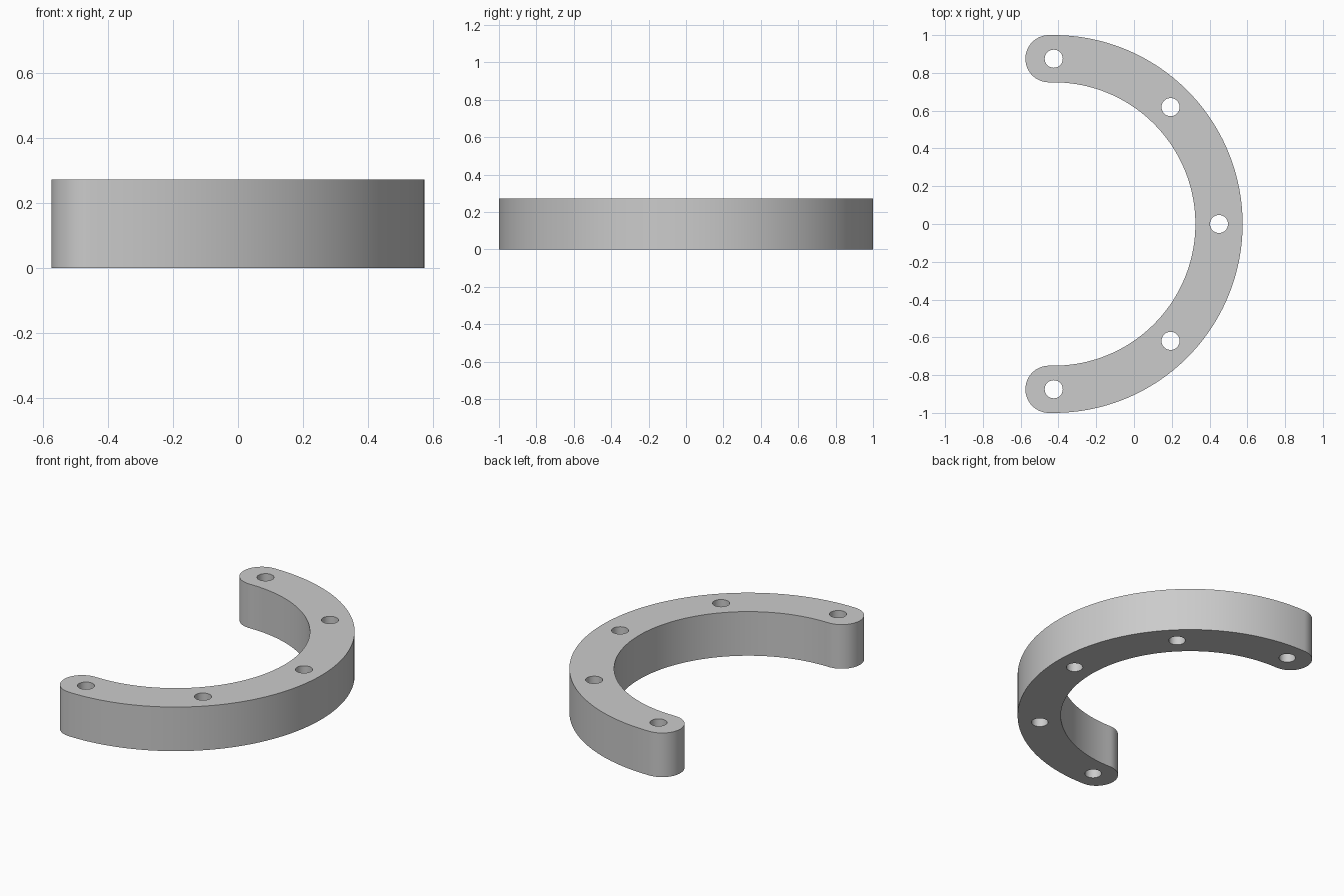
import bpy
import bmesh
from math import pi, sin, cos
from mathutils import Vector

cube = bpy.data.objects.get("Cube")
if cube:
    bpy.data.objects.remove(cube, do_unlink=True)

HEIGHT = 0.272
OUTER, INNER = 1.0, 0.75
MID = (OUTER + INNER) / 2
CAP = (OUTER - INNER) / 2
ARC_X = -0.425          # centre of the half ring
CAP_X = ARC_X - 0.025   # centre of the rounded ends
HOLE = 0.048


def arc(cx, cy, radius, start, end, steps):
    """Points along an arc, both ends included."""
    angles = [start + (end - start) * i / steps for i in range(steps + 1)]
    return [Vector((cx + radius * cos(a), cy + radius * sin(a), 0)) for a in angles]


def add_loop(bm, points):
    verts = [bm.verts.new(p) for p in points]
    return [bm.edges.new((v, verts[i - 1])) for i, v in enumerate(verts)]


# Outline: outer arc, rounded end, inner arc, rounded end
outline = (arc(ARC_X, 0, OUTER, -pi / 2, pi / 2, 96)
           + arc(CAP_X, MID, CAP, pi / 2, 3 * pi / 2, 32)
           + arc(ARC_X, 0, INNER, pi / 2, -pi / 2, 96)
           + arc(CAP_X, -MID, CAP, pi / 2, 3 * pi / 2, 32))

bm = bmesh.new()
edges = add_loop(bm, outline)

# Five bolt holes spaced evenly along the middle of the band
for i in range(5):
    a = -pi / 2 + i * pi / 4
    ring = arc(ARC_X + MID * cos(a), MID * sin(a), HOLE, 0, 2 * pi, 32)[:-1]
    edges += add_loop(bm, ring)

# Fill the flat shape and raise it into a plate
bmesh.ops.triangle_fill(bm, edges=edges, use_beauty=True)
raised = bmesh.ops.extrude_face_region(bm, geom=bm.faces[:])["geom"]
bmesh.ops.translate(bm, vec=(0, 0, HEIGHT),
                    verts=[g for g in raised if isinstance(g, bmesh.types.BMVert)])
bmesh.ops.recalc_face_normals(bm, faces=bm.faces[:])

mesh = bpy.data.meshes.new("half_ring_bracket")
bm.to_mesh(mesh)
bm.free()
bracket = bpy.data.objects.new("half_ring_bracket", mesh)
bpy.context.collection.objects.link(bracket)

# Plain grey material
grey = bpy.data.materials.new("light_grey")
grey.use_nodes = True
colour = (0.6, 0.6, 0.6, 1)
grey.diffuse_color = colour
grey.node_tree.nodes["Principled BSDF"].inputs["Base Color"].default_value = colour
mesh.materials.append(grey)

# Smooth walls, sharp rims
bpy.ops.object.select_all(action="DESELECT")
bracket.select_set(True)
bpy.context.view_layer.objects.active = bracket
bpy.ops.object.shade_smooth_by_angle(angle=pi / 6)
